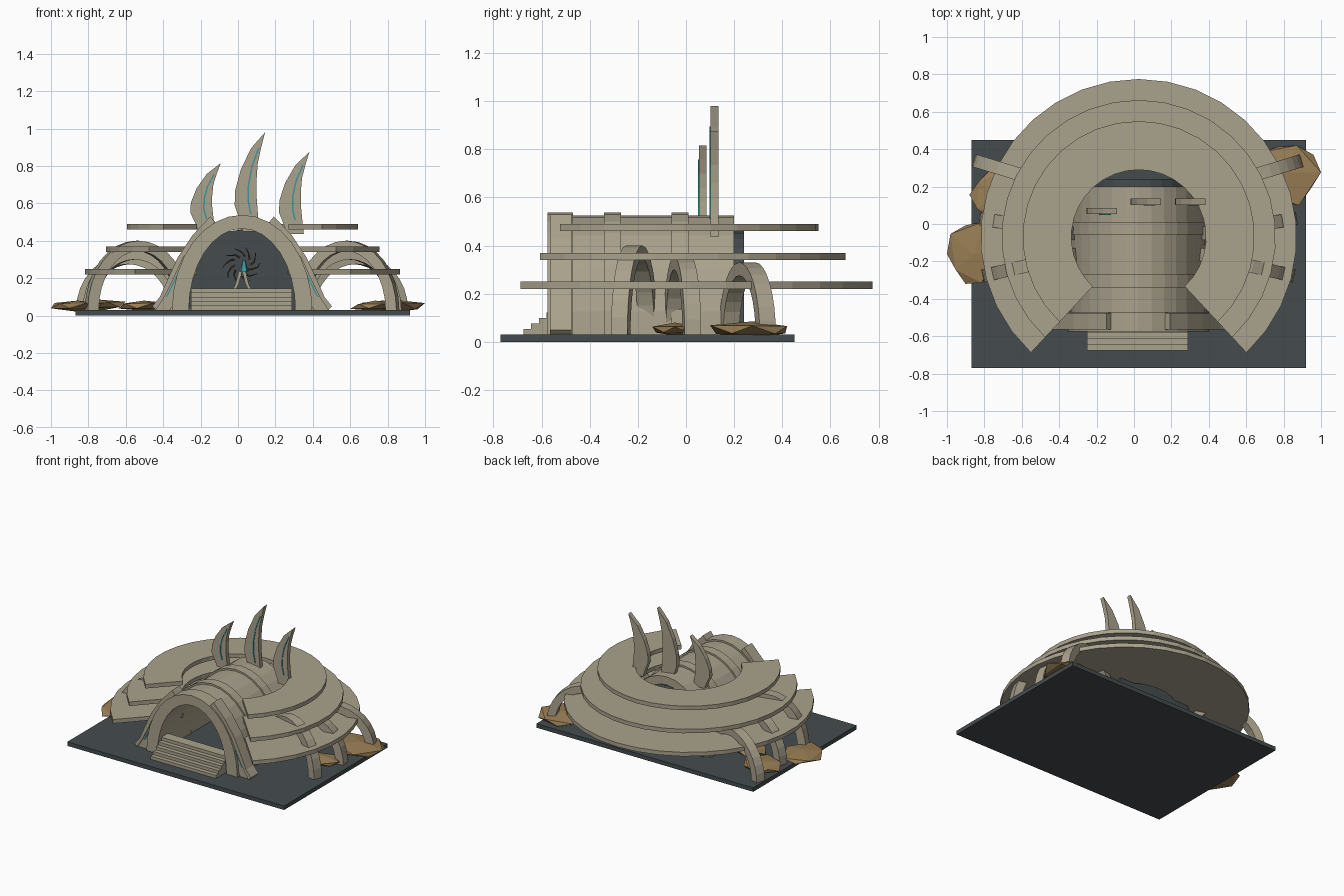
import bpy, bmesh, random
from math import sin, cos, pi, radians
from mathutils import Vector

random.seed(4)
CX = 0.022  # symmetry line of the building

if "Cube" in bpy.data.objects:
    bpy.data.objects.remove(bpy.data.objects["Cube"])


def material(name, rgb):
    m = bpy.data.materials.new(name)
    m.use_nodes = True
    m.diffuse_color = (*rgb, 1)
    m.node_tree.nodes["Principled BSDF"].inputs["Base Color"].default_value = (*rgb, 1)
    return m


STONE = material("pale stone", (0.40, 0.36, 0.265))
SLATE = material("dark slate", (0.06, 0.072, 0.076))
ROCK = material("tan rock", (0.32, 0.21, 0.09))
TEAL = material("teal glow", (0.05, 0.30, 0.35))
TWIG = material("brown twig", (0.10, 0.065, 0.035))


def finish(name, bm, mat, loc=(0, 0, 0), turn=0):
    bmesh.ops.remove_doubles(bm, verts=bm.verts, dist=1e-5)
    bmesh.ops.dissolve_degenerate(bm, edges=bm.edges, dist=1e-5)
    bmesh.ops.recalc_face_normals(bm, faces=bm.faces)
    me = bpy.data.meshes.new(name)
    bm.to_mesh(me)
    bm.free()
    me.materials.append(mat)
    ob = bpy.data.objects.new(name, me)
    ob.location = loc
    ob.rotation_euler.z = turn
    bpy.context.collection.objects.link(ob)
    return ob


def box(name, lo, hi, mat):
    bm = bmesh.new()
    bmesh.ops.create_cube(bm, size=1)
    for v in bm.verts:
        v.co = [a + (c + 0.5) * (b - a) for a, b, c in zip(lo, hi, v.co)]
    return finish(name, bm, mat)


def band(name, edge_a, edge_b, d0, d1, mat, flat=False, loc=(0, 0, 0), turn=0):
    """Solid strip between two 2D edges; flat strips lie in xy, others stand in xz."""
    bm = bmesh.new()
    rows = []
    for a, b in zip(edge_a, edge_b):
        corners = [(a, d0), (b, d0), (b, d1), (a, d1)]
        rows.append([bm.verts.new((p[0], p[1], d) if flat else (p[0], d, p[1]))
                     for p, d in corners])
    for r, q in zip(rows, rows[1:]):
        for i in range(4):
            j = (i + 1) % 4
            bm.faces.new((r[i], r[j], q[j], q[i]))
    bm.faces.new(rows[0])
    bm.faces.new(rows[-1][::-1])
    return finish(name, bm, mat, loc, turn)


def ellipse(a, b, z0=0.03, n=16, start=0, end=180):
    angles = [radians(start + (end - start) * i / n) for i in range(n + 1)]
    return [(a * cos(t), z0 + b * sin(t)) for t in angles]


# Ground plate
box("ground_plate", (-0.87, -0.77, 0), (0.92, 0.45, 0.03), SLATE)

# Three stacked ring roofs, open at the front
for name, radius, z in (("lower", 0.845, 0.22), ("middle", 0.733, 0.34), ("upper", 0.62, 0.46)):
    outer = ellipse(radius, radius, 0, 26, -47, 227)
    inner = ellipse(0.36, 0.36, 0, 26, -47, 227)
    band(name + "_ring_roof", outer, inner, z, z + 0.03, STONE, True, (CX + 0.003, -0.07, 0))

# Vaulted hall with raised ribs
hall = (CX, 0, 0)
opening = ellipse(0.285, 0.435)
band("hall_vault", ellipse(0.365, 0.495), opening, -0.55, 0.2, STONE, loc=hall)
for name, y0, y1 in (("front", -0.57, -0.47), ("middle", -0.34, -0.27), ("rear", -0.06, 0.01)):
    band(name + "_hall_rib", ellipse(0.375, 0.508), ellipse(0.36, 0.49), y0, y1, STONE, loc=hall)
band("entrance_trim", ellipse(0.375, 0.508), opening, -0.575, -0.55, STONE, loc=hall)

# Dark wall closing the back of the hall
wall = ellipse(0.33, 0.43)
band("back_wall", wall, [(x, 0.03) for x, z in wall], 0.195, 0.24, SLATE, loc=hall)

# Flared blades either side of the entrance
flare = [(0.15, 0.50), (0.24, 0.42), (0.32, 0.31), (0.375, 0.19), (0.42, 0.10), (0.465, 0.03)]
blade = [(0.17, 0.53), (0.265, 0.43), (0.345, 0.31), (0.40, 0.19), (0.44, 0.10), (0.48, 0.05)]
for side, s in (("left", 1), ("right", -1)):
    def shift(pts, dx):
        return [(CX + s * (x + dx), z) for x, z in pts]
    band(side + "_entrance_blade", shift(blade, 0), shift(flare, -0.005), -0.565, -0.475, STONE)
    band(side + "_entrance_inner_blade", shift(flare, 0.0), shift(flare, -0.08), -0.555, -0.48, STONE)
    band(side + "_entrance_glow", shift(flare[1:-1], -0.012), shift(flare[1:-1], -0.02),
         -0.56, -0.55, TEAL)

# Entrance steps
for i in range(5):
    box(f"step_{i + 1}", (-0.25, -0.675 + i * 0.032, 0.03),
        (0.29, -0.47, 0.053 + i * 0.023), STONE)

# Arched buttresses: centre x, centre y, turn, half span, top
buttresses = (("front", 0.56, -0.215, -13, 0.28, 0.40),
              ("middle", 0.57, -0.015, 9, 0.28, 0.355),
              ("rear", 0.60, 0.255, 17, 0.29, 0.33))
for side, s in (("left", 1), ("right", -1)):
    for name, x, y, turn, span, top in buttresses:
        band(f"{side}_{name}_buttress", ellipse(span, top - 0.03),
             ellipse(span - 0.06, top - 0.085), -0.035, 0.035, STONE,
             loc=(CX + s * x, y, 0), turn=radians(s * turn))

# Curved horns, shaped downward from the tip, with a glowing seam
horn_l = [(0, 0), (-0.075, -0.085), (-0.13, -0.2), (-0.16, -0.31), (-0.163, -0.39),
          (-0.14, -0.46), (-0.12, -0.53)]
horn_r = [(0, 0), (-0.022, -0.085), (-0.04, -0.17), (-0.046, -0.26), (-0.046, -0.34),
          (-0.04, -0.42), (-0.03, -0.53)]
for name, x, z, y, k in (("middle", 0.145, 0.98, 0.102, 1), ("right", -0.092, 0.815, 0.053, 0.68),
                         ("left", 0.382, 0.875, 0.102, 0.83)):
    def place(pts):
        return [(x + px, z + pz * k) for px, pz in pts]
    left, right = place(horn_l), place(horn_r)
    band(name + "_horn", left, right, y, y + 0.033, STONE)
    seam = [((a[0] + b[0]) / 2 + 0.01, (a[1] + b[1]) / 2) for a, b in zip(left, right)][1:-1]
    band(name + "_horn_seam", seam, [(a + 0.008, b) for a, b in seam], y - 0.004, y + 0.002, TEAL)


# Faceted boulders fitted into given bounds
def boulder(name, lo, hi):
    bm = bmesh.new()
    bmesh.ops.create_icosphere(bm, subdivisions=1, radius=1)
    for v in bm.verts:
        v.co *= random.uniform(0.85, 1.15)
    for i in range(3):
        vals = [v.co[i] for v in bm.verts]
        low, size = min(vals), max(vals) - min(vals)
        for v in bm.verts:
            v.co[i] = lo[i] + (v.co[i] - low) / size * (hi[i] - lo[i])
    finish(name, bm, ROCK)


boulder("left_rear_boulder", (0.66, 0.10, 0.015), (1.0, 0.42, 0.085))
boulder("left_middle_boulder", (0.60, -0.14, 0.025), (0.86, 0.05, 0.08))
boulder("right_front_boulder", (-1.0, -0.32, 0.02), (-0.72, 0.01, 0.08))
boulder("right_rear_boulder", (-0.88, 0.02, 0.025), (-0.6, 0.28, 0.085))
boulder("right_inner_boulder", (-0.64, -0.14, 0.025), (-0.36, 0.08, 0.08))

# Shrine inside the hall: plinth, curved legs, twig wreath and crystal
box("shrine_plinth", (CX - 0.1, 0.02, 0.03), (CX + 0.1, 0.18, 0.14), STONE)
for side, s in (("left", 1), ("right", -1)):
    leg = [(CX + s * x, z) for x, z in ((0.05, 0.14), (0.035, 0.17), (0.025, 0.21), (0.012, 0.26))]
    band(side + "_shrine_leg", leg, [(x - s * 0.018, z) for x, z in leg], 0.08, 0.11, STONE)

centre = Vector((CX, 0.09, 0.27))
for i in range(10):
    t = 2 * pi * i / 10
    curve = bpy.data.curves.new("wreath_twig", "CURVE")
    curve.dimensions = "3D"
    curve.bevel_depth = 0.005
    curve.bevel_resolution = 0
    spline = curve.splines.new("POLY")
    spline.points.add(3)
    for j, p in enumerate(spline.points):
        a, r = t + j * 0.25, 0.045 + j * 0.018 + random.uniform(-0.006, 0.006)
        p.co = (*(centre + Vector((r * cos(a), 0, r * sin(a)))), 1)
        p.radius = 1.2 - j * 0.3
    curve.materials.append(TWIG)
    bpy.context.collection.objects.link(bpy.data.objects.new(f"wreath_twig_{i + 1}", curve))

bm = bmesh.new()
bmesh.ops.create_cone(bm, segments=5, radius1=0.025, radius2=0.008, depth=0.06, cap_ends=True)
finish("shrine_crystal", bm, TEAL, (CX + 0.01, 0.07, 0.265))
